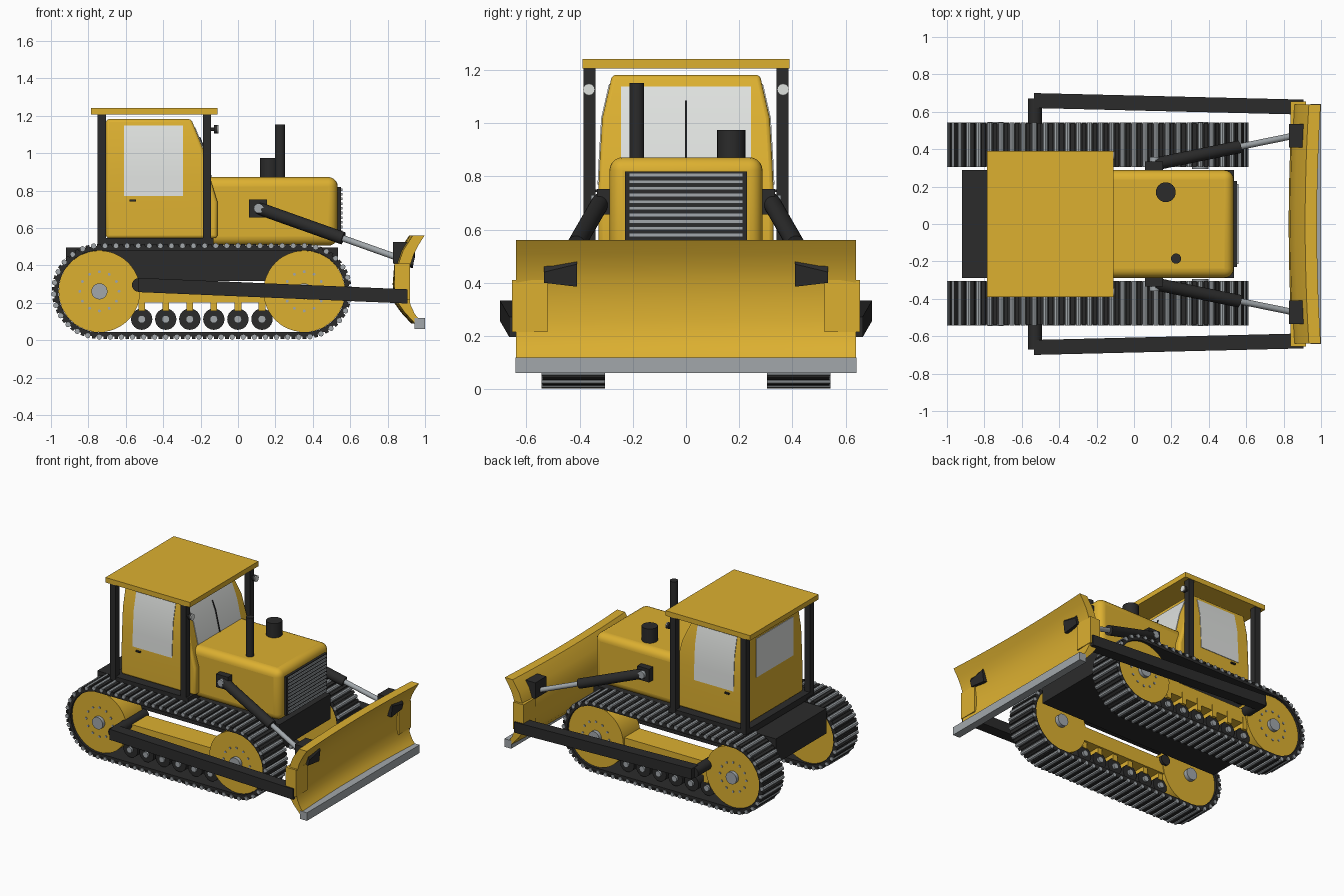
import bpy, bmesh, math
from mathutils import Vector, Matrix

if "Cube" in bpy.data.objects:
    bpy.data.objects.remove(bpy.data.objects["Cube"])


def mat(name, rgb):
    m = bpy.data.materials.new(name)
    m.diffuse_color = (*rgb, 1)
    m.use_nodes = True
    m.node_tree.nodes["Principled BSDF"].inputs["Base Color"].default_value = m.diffuse_color
    return m


YELLOW = mat("yellow_paint", (0.72, 0.435, 0.03))
DARK = mat("dark_rubber", (0.024, 0.024, 0.024))
STEEL = mat("steel", (0.36, 0.39, 0.41))
GLASS = mat("pale_glass", (0.74, 0.76, 0.74))


def finish(name, bm, m, bevel=0, seg=3):
    bmesh.ops.recalc_face_normals(bm, faces=bm.faces[:])
    me = bpy.data.meshes.new(name)
    bm.to_mesh(me)
    bm.free()
    me.materials.append(m)
    ob = bpy.data.objects.new(name, me)
    bpy.context.collection.objects.link(ob)
    if bevel:
        b = ob.modifiers.new("bevel", 'BEVEL')
        b.width, b.segments = bevel, seg
        b.limit_method, b.angle_limit = 'ANGLE', math.radians(40)
    bpy.ops.object.select_all(action='DESELECT')
    ob.select_set(True)
    bpy.context.view_layer.objects.active = ob
    bpy.ops.object.shade_smooth_by_angle(angle=math.radians(32))
    return ob


def add_box(bm, lo, hi, mtx=Matrix()):
    lo, hi = Vector(lo), Vector(hi)
    d = hi - lo
    s = Matrix.Diagonal((abs(d.x), abs(d.y), abs(d.z), 1))
    bmesh.ops.create_cube(bm, size=1, matrix=mtx @ Matrix.Translation((lo + hi) / 2) @ s)


def add_rod(bm, p, q, r, n=24):
    p, q = Vector(p), Vector(q)
    d = q - p
    m = Matrix.Translation((p + q) / 2) @ d.to_track_quat('Z', 'Y').to_matrix().to_4x4()
    bmesh.ops.create_cone(bm, cap_ends=True, segments=n, radius1=r, radius2=r, depth=d.length, matrix=m)


def box(name, lo, hi, m, bevel=0, seg=3):
    bm = bmesh.new()
    add_box(bm, lo, hi)
    return finish(name, bm, m, bevel, seg)


def rod(name, p, q, r, m, n=24):
    bm = bmesh.new()
    add_rod(bm, p, q, r, n)
    return finish(name, bm, m)


def loft(name, rings, m, bevel=0, seg=3):
    bm = bmesh.new()
    vs = [[bm.verts.new(p) for p in r] for r in rings]
    n = len(vs[0])
    for a, b in zip(vs, vs[1:]):
        for i in range(n):
            j = (i + 1) % n
            bm.faces.new((a[i], a[j], b[j], b[i]))
    bm.faces.new(vs[0])
    bm.faces.new(vs[-1])
    return finish(name, bm, m, bevel, seg)


# chassis and platform
box("chassis", (-0.92, -0.29, 0.315), (0.535, 0.29, 0.495), DARK)
box("cab_platform", (-0.75, -0.385, 0.5), (-0.13, 0.385, 0.545), DARK)

# engine hood, grille and stacks
box("hood", (-0.2, -0.288, 0.505), (0.533, 0.288, 0.872), YELLOW, 0.05, 5)
box("grille", (0.5, -0.23, 0.54), (0.55, 0.23, 0.818), DARK)
bm = bmesh.new()
for i in range(11):
    z = 0.555 + i * 0.025
    add_box(bm, (0.545, -0.215, z - 0.007), (0.558, 0.215, z + 0.007))
finish("grille_bars", bm, STEEL)
rod("exhaust_pipe", (0.225, -0.185, 0.8), (0.225, -0.185, 1.152), 0.027, DARK)
rod("air_intake", (0.17, 0.17, 0.8), (0.17, 0.17, 0.975), 0.053, DARK)

# cab: half width and front edge by height
CAB = [(0.545, 0.33, -0.11), (0.74, 0.33, -0.11), (0.87, 0.324, -0.15),
       (1.02, 0.315, -0.185), (1.182, 0.278, -0.25)]


def cab(z):
    for a, b in zip(CAB, CAB[1:]):
        if z <= b[0]:
            t = (z - a[0]) / (b[0] - a[0])
            return a[1] + t * (b[1] - a[1]), a[2] + t * (b[2] - a[2])
    return CAB[-1][1:]


loft("cab", [[(-0.705, -w, z), (f, -w, z), (f, w, z), (-0.705, w, z)] for z, w, f in CAB], YELLOW, 0.015)

# windows, wiper and door handles
for s in (1, -1):
    rings = []
    for z in (0.77, 0.87, 1.02, 1.148):
        w = cab(z)[0]
        rings.append([(x, s * (w + d), z) for x, d in
                      ((-0.61, -0.004), (-0.295, -0.004), (-0.295, 0.004), (-0.61, 0.004))])
    loft("side_window", rings, GLASS)
    box("door_handle", (-0.58, s * 0.32, 0.741), (-0.545, s * 0.342, 0.751), DARK)


def front_plate(name, half, zs, d, m):
    loft(name, [[(cab(z)[1] + o, y, z) for o, y in
                 ((-0.004, -half), (d, -half), (d, half), (-0.004, half))] for z in zs], m)


front_plate("windscreen", 0.245, (0.87, 1.02, 1.138), 0.004, GLASS)
front_plate("wiper", 0.0035, (0.87, 1.02, 1.085), 0.01, DARK)
box("rear_window", (-0.709, -0.21, 0.85), (-0.701, 0.21, 1.13), GLASS)

# roof frame and lamps
box("roof", (-0.785, -0.39, 1.206), (-0.11, 0.39, 1.242), YELLOW)
for s in (1, -1):
    for x in (-0.728, -0.166):
        box("roof_post", (x - 0.022, s * 0.34, 0.53), (x + 0.022, s * 0.386, 1.208), DARK)
    rod("lamp_stem", (-0.15, s * 0.365, 1.127), (-0.125, s * 0.365, 1.127), 0.009, DARK, 12)
    rod("lamp_housing", (-0.128, s * 0.365, 1.127), (-0.11, s * 0.365, 1.127), 0.022, DARK, 16)
    rod("lamp_lens", (-0.111, s * 0.365, 1.127), (-0.105, s * 0.365, 1.127), 0.022, GLASS, 16)

# tracks
XR, XF, ZC, R = -0.741, 0.354, 0.261, 0.236
SPAN, ARC = XF - XR, math.pi * R
LOOP = 2 * (SPAN + ARC)


def on_loop(t):
    """Frame on the loop: local x along travel, local z outward."""
    t %= LOOP
    if t < SPAN:
        x, z, a = XR + t, ZC, 0
    elif t < SPAN + ARC:
        x, z, a = XF, ZC, (t - SPAN) / R
    elif t < 2 * SPAN + ARC:
        x, z, a = XF - (t - SPAN - ARC), ZC, math.pi
    else:
        x, z, a = XR, ZC, math.pi + (t - 2 * SPAN - ARC) / R
    return Matrix.Translation((x, 0, z)) @ Matrix.Rotation(a, 4, 'Y') @ Matrix.Translation((0, 0, R))


N = 62
for s in (1, -1):
    shoes, pins = bmesh.new(), bmesh.new()
    for i in range(N):
        m = on_loop(i * LOOP / N)
        add_box(shoes, (-0.031, s * 0.308, -0.018), (0.031, s * 0.537, 0.006), m)
        add_box(shoes, (-0.012, s * 0.305, 0.004), (0.008, s * 0.54, 0.018), m)
        m = on_loop((i + 0.5) * LOOP / N)
        add_rod(pins, m @ Vector((0, s * 0.304, 0.009)), m @ Vector((0, s * 0.543, 0.009)), 0.014, 8)
    finish("track_shoes", shoes, DARK)
    finish("track_pins", pins, STEEL)

    # drive wheels with hubs and bolts
    for x in (XR, XF):
        rod("drive_wheel", (x, s * 0.325, ZC), (x, s * 0.52, ZC), 0.218, YELLOW, 48)
        rod("wheel_hub", (x, s * 0.295, ZC), (x, s * 0.545, ZC), 0.043, STEEL)
        bm = bmesh.new()
        for k in range(12):
            a = k * math.tau / 12
            bx, bz = x + 0.105 * math.cos(a), ZC + 0.105 * math.sin(a)
            add_rod(bm, (bx, s * 0.51, bz), (bx, s * 0.525, bz), 0.008, 8)
        finish("wheel_bolts", bm, STEEL)

    # track frame and rollers
    box("track_frame", (-0.6, s * 0.33, 0.2), (0.22, s * 0.505, 0.303), YELLOW)
    for k in range(6):
        x = -0.515 + k * 0.1286
        rod("roller", (x, s * 0.35, 0.112), (x, s * 0.49, 0.112), 0.057, DARK)
        rod("roller_hub", (x, s * 0.335, 0.112), (x, s * 0.505, 0.112), 0.021, STEEL, 16)
        box("roller_bracket", (x - 0.018, s * 0.345, 0.155), (x + 0.018, s * 0.51, 0.24), YELLOW)

    # push arm from track frame to blade
    loft("push_arm", [[(x, s * (y + dy), z + dz) for dy, dz in
                       ((-0.04, -0.038), (0.04, -0.038), (0.04, 0.038), (-0.04, 0.038))]
                      for x, y, z in ((-0.535, 0.66, 0.295), (0.905, 0.625, 0.234))], DARK)
    rod("arm_pivot", (-0.53, s * 0.31, 0.295), (-0.53, s * 0.67, 0.295), 0.037, DARK)

    # lift cylinder
    a, b = Vector((0.11, s * 0.32, 0.705)), Vector((0.87, s * 0.475, 0.435))
    box("lift_mount", (0.06, s * 0.28, 0.657), (0.155, s * 0.335, 0.752), DARK)
    rod("lift_pin", (0.11, s * 0.32, 0.705), (0.11, s * 0.357, 0.705), 0.026, STEEL)
    rod("lift_barrel", a, a.lerp(b, 0.595), 0.034, DARK)
    rod("lift_rod", a.lerp(b, 0.58), b, 0.017, STEEL)

    # blade brackets
    loft("lift_bracket", [[(0.828, y, 0.41), (0.828, y, 0.525), (0.905, y, 0.525),
                           (0.945, y, 0.47 - dz), (0.935, y, 0.385 + dz / 2)]
                          for y, dz in ((s * 0.41, 0), (s * 0.535, 0.03))], DARK)
    box("blade_end_block", (0.838, s * 0.52, 0.215), (0.92, s * 0.655, 0.41), YELLOW)

# dozer blade, gently bowed across its width
PROFILE = [(0.998, 0.56), (0.966, 0.51), (0.94, 0.46), (0.92, 0.4), (0.911, 0.33), (0.911, 0.26),
           (0.922, 0.19), (0.945, 0.14), (0.97, 0.11), (0.945, 0.09), (0.89, 0.15), (0.855, 0.2),
           (0.847, 0.3), (0.855, 0.4), (0.883, 0.48), (0.935, 0.56)]
rings = []
for k in range(13):
    y = -0.64 + k * 1.28 / 12
    rings.append([(x - 0.02 * (1 - (y / 0.64) ** 2), y, z) for x, z in PROFILE])
loft("blade", rings, YELLOW)
box("cutting_edge", (0.945, -0.642, 0.06), (1.0, 0.642, 0.118), STEEL)
